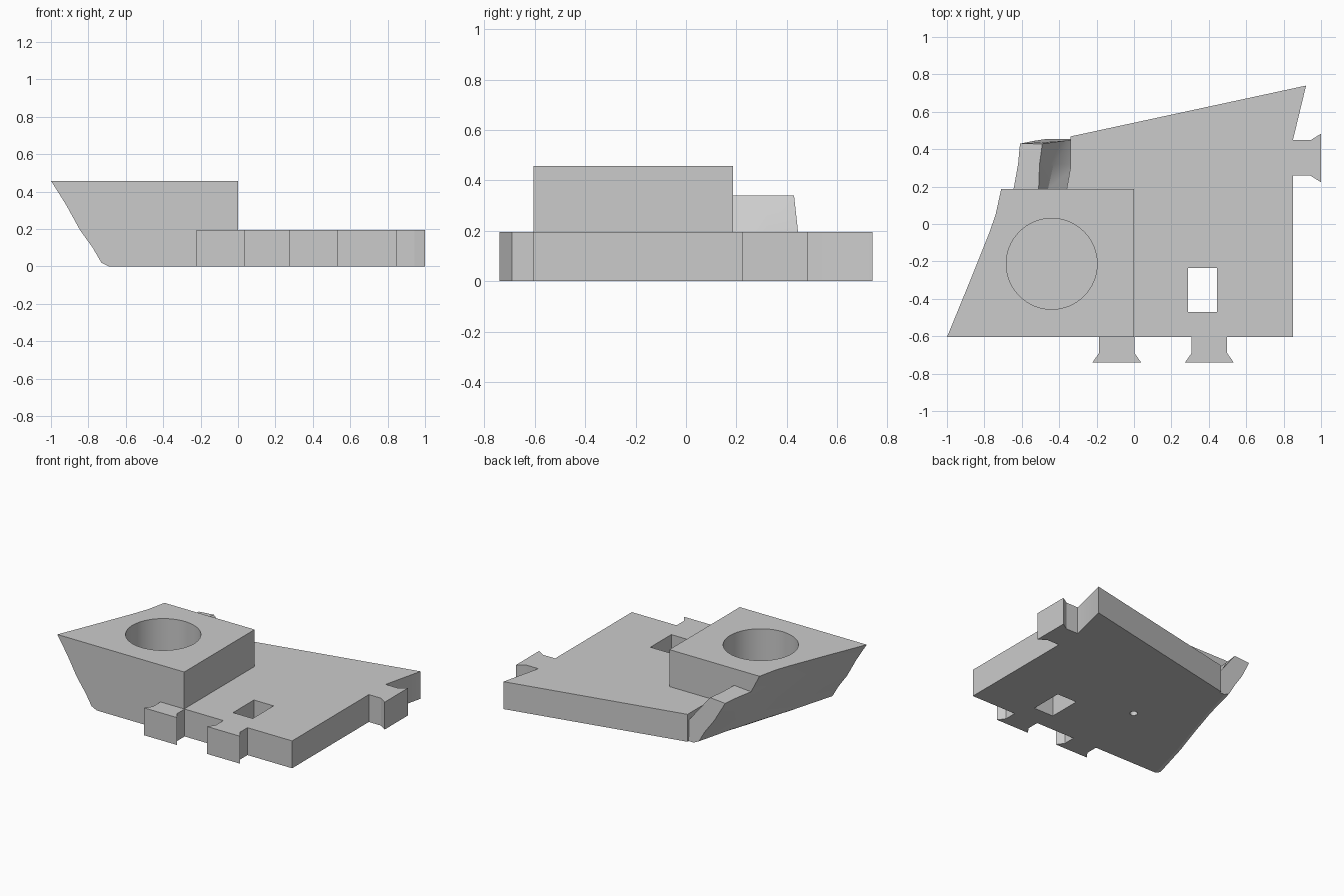
import bpy, bmesh, math

if "Cube" in bpy.data.objects:
    bpy.data.objects.remove(bpy.data.objects["Cube"], do_unlink=True)

grey = bpy.data.materials.new("plain grey")
grey.use_nodes = True
grey.diffuse_color = (0.6, 0.6, 0.6, 1)
grey.node_tree.nodes["Principled BSDF"].inputs["Base Color"].default_value = (0.6, 0.6, 0.6, 1)

PLATE, TOP = 0.195, 0.458


def finish(bm, name):
    bmesh.ops.recalc_face_normals(bm, faces=bm.faces)
    mesh = bpy.data.meshes.new(name)
    bm.to_mesh(mesh)
    bm.free()
    mesh.materials.append(grey)
    obj = bpy.data.objects.new(name, mesh)
    bpy.context.collection.objects.link(obj)
    return obj


def prism(name, outline, z0, z1):
    bm = bmesh.new()
    face = bm.faces.new([bm.verts.new((x, y, z0)) for x, y in outline])
    up = bmesh.ops.extrude_face_region(bm, geom=[face])["geom"]
    verts = [v for v in up if isinstance(v, bmesh.types.BMVert)]
    bmesh.ops.translate(bm, verts=verts, vec=(0, 0, z1 - z0))
    return finish(bm, name)


def disc(x, y, r, n):
    return [(x + r * math.cos(2 * math.pi * i / n), y + r * math.sin(2 * math.pi * i / n))
            for i in range(n)]


def loft(name, sections):
    bm = bmesh.new()
    rings = [[bm.verts.new(p) for p in s] for s in sections]
    n = len(rings[0])
    for a, b in zip(rings, rings[1:]):
        for i in range(n):
            j = (i + 1) % n
            bm.faces.new((a[i], a[j], b[j], b[i]))
    bm.faces.new(rings[0])
    bm.faces.new(rings[-1])
    return finish(bm, name)


def combine(target, other, operation):
    mod = target.modifiers.new("combine", "BOOLEAN")
    mod.operation, mod.solver, mod.object = operation, "EXACT", other
    bpy.context.view_layer.objects.active = target
    bpy.ops.object.modifier_apply(modifier=mod.name)
    bpy.data.objects.remove(other, do_unlink=True)


# Flared outer side: share of the overhang reached at each height
FLARE = [(0, 0), (0.02, 0.13), (0.1, 0.28), (PLATE, 0.5), (0.33, 0.74), (TOP, 1)]


def flared_side(y, low, high, count):
    return [(low + (high - low) * f, y, z) for z, f in FLARE[:count]]


# Base plate
base = prism("base_plate", [(-0.5, -0.605), (0.85, -0.605), (0.85, 0.45), (0.92, 0.74),
                            (-0.34, 0.468), (-0.34, 0.3)], 0, PLATE)

# Raised block with an overhanging side
stations = [(-0.605, -0.69, -1), (-0.3, -0.61, -0.875), (-0.05, -0.53, -0.775),
            (0.05, -0.5, -0.74), (0.187, -0.455, -0.71)]
block = loft("raised_block", [flared_side(y, a, b, 6) + [(0, y, TOP), (0, y, 0)]
                              for y, a, b in stations])

# Low lip behind the block: y, outer foot, outer top, inner top, inner foot
lip_sections = []
for y, low, high, inner, foot in [(0.187, -0.455, -0.71, -0.51, -0.46),
                                  (0.32, -0.42, -0.69, -0.505, -0.43),
                                  (0.455, -0.38, -0.69, -0.49, -0.375)]:
    ring = flared_side(y, low, high, 5) + [(inner, y, 0.34), (foot, y, PLATE),
                                           (-0.3, y, 0.1), (-0.3, y, 0)]
    if y > 0.4:
        ring = [(x, yy - max(0, z - 0.1) * 0.11, z) for x, yy, z in ring]
    lip_sections.append(ring)
lip = loft("side_lip", lip_sections)


# Dovetail tabs on the front and the +x side
def tab(name, place):
    half = [(0.095, -0.05), (0.095, 0.085), (0.13, 0.135)]
    outline = half + [(-s, d) for s, d in reversed(half)]
    return prism(name, [place(s, d) for s, d in outline], 0, PLATE)


tabs = [tab("front_tab_right", lambda s, d: (-0.092 + s, -0.605 - d)),
        tab("front_tab_left", lambda s, d: (0.403 + s, -0.605 - d)),
        tab("side_tab", lambda s, d: (0.85 + d * 1.11, 0.353 + s))]

for part in [block, lip] + tabs:
    combine(base, part, "UNION")

# Round well, square slot and small underside hole
for name, outline, z0, z1 in [
        ("well_cutter", disc(-0.44, -0.213, 0.243, 64), 0.2, 0.6),
        ("slot_cutter", [(0.29, -0.47), (0.445, -0.47), (0.445, -0.235), (0.29, -0.235)], -0.1, 0.4),
        ("pin_cutter", disc(-0.09, -0.11, 0.025, 24), -0.1, 0.17)]:
    combine(base, prism(name, outline, z0, z1), "DIFFERENCE")

base.name = "tile_base"
bpy.ops.object.select_all(action="DESELECT")
base.select_set(True)
bpy.context.view_layer.objects.active = base
bpy.ops.object.shade_smooth_by_angle(angle=math.radians(25))
